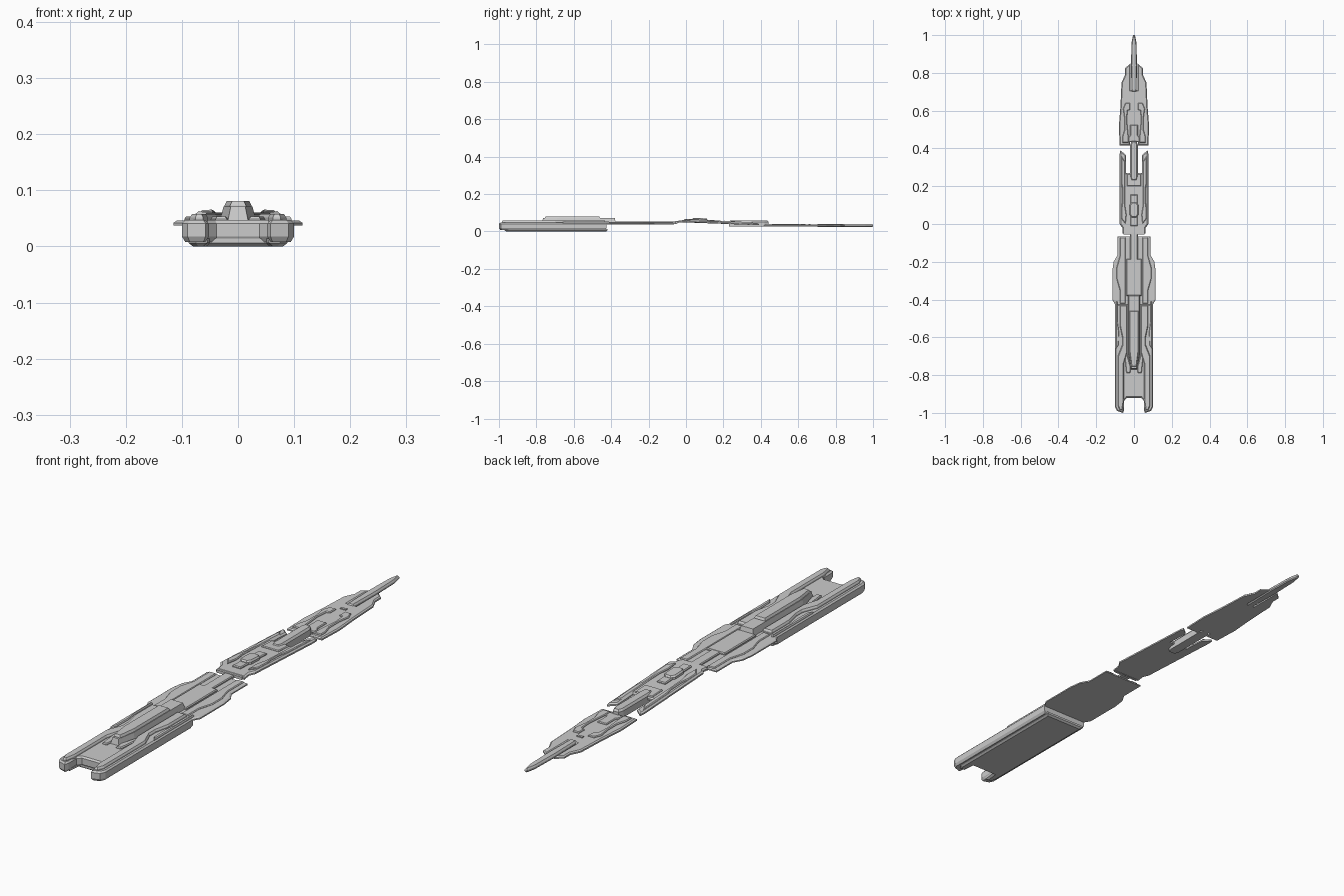
import bpy, bmesh

def mirrored(half):
    """Full outline from its +x half, listed from back to front."""
    return half + [(-x, y) for x, y in reversed(half) if x > 0]

def prism(name, outlines, z0, z1, top=0.0, rise=0.0, bottom=0.0, drop=0.0, bend=None):
    """Extrude outlines from z0 to z1, with optional sloped rims above and below."""
    bm = bmesh.new()
    for pts in outlines:
        low = bm.faces.new([bm.verts.new((x, y, z0 + drop)) for x, y in pts])
        up = bmesh.ops.extrude_face_region(bm, geom=[low], use_keep_orig=True)["geom"]
        for v in up:
            if isinstance(v, bmesh.types.BMVert):
                v.co.z = z1 - rise
        cap = [f for f in up if isinstance(f, bmesh.types.BMFace)][0]
        bmesh.ops.recalc_face_normals(bm, faces=bm.faces[:])
        for face, t, d in ((cap, top, rise), (low, bottom, drop)):
            if t:
                bmesh.ops.inset_region(bm, faces=[face], thickness=t, use_even_offset=True)
                for v in face.verts:
                    v.co.z = z1 if face is cap else z0
    bmesh.ops.recalc_face_normals(bm, faces=bm.faces[:])
    if bend:
        for v in bm.verts:
            v.co.z += bend(v.co.y)
    mesh = bpy.data.meshes.new(name)
    bm.to_mesh(mesh)
    bm.free()
    ob = bpy.data.objects.new(name, mesh)
    bpy.context.collection.objects.link(ob)
    return ob

def centre(name, half, *a, **k):
    return prism(name, [mirrored(half)], *a, **k)

def pair(name, pts, *a, **k):
    return prism(name, [pts, [(-x, y) for x, y in pts]], *a, **k)

def box(w, y1, y0):
    return [(w, y1), (w, y0)]

# Rear block with forked end
centre("rear_block", [(0.1, -0.425), (0.1, -0.97), (0.09, -0.99), (0.058, -1.0),
                      (0.052, -0.985), (0.052, -0.935), (0.038, -0.92)],
       0.008, 0.047, top=0.006, rise=0.006, bottom=0.006, drop=0.01)
centre("rear_underside", [(0.088, -0.42), (0.088, -0.95), (0.075, -0.97), (0.055, -0.97),
                          (0.05, -0.92)], 0.0, 0.014, bottom=0.008, drop=0.006)
pair("rear_rail", [(0.075, -0.43), (0.075, -0.54), (0.062, -0.6), (0.062, -0.64),
                   (0.086, -0.7), (0.086, -0.96), (0.076, -0.985), (0.062, -0.985),
                   (0.054, -0.94), (0.054, -0.74), (0.036, -0.68), (0.036, -0.43)],
     0.042, 0.058, top=0.004, rise=0.006)
pair("rear_outer_strip", [(0.095, -0.41), (0.095, -0.66), (0.082, -0.64), (0.08, -0.57),
                          (0.087, -0.52), (0.087, -0.41)], 0.042, 0.053, top=0.002, rise=0.003)

# Central ridge, with a sloped foot
centre("ridge", [(0.032, -0.375), (0.032, -0.69), (0.018, -0.77)],
       0.038, 0.071, top=0.006, rise=0.025)
centre("ridge_cap", [(0.024, -0.46), (0.024, -0.68), (0.014, -0.755)],
       0.068, 0.081, top=0.004, rise=0.008)
pair("ridge_foot", [(0.018, -0.755), (0.036, -0.69), (0.05, -0.7), (0.04, -0.79), (0.02, -0.79)],
     0.042, 0.053, top=0.003, rise=0.004)

# Winged middle plate
centre("middle_plate", [(0.02, -0.065), (0.088, -0.065), (0.088, -0.165), (0.108, -0.2),
                        (0.115, -0.25), (0.115, -0.4), (0.098, -0.43)],
       0.037, 0.046, top=0.006, rise=0.004)
pair("middle_side_panel", [(0.075, -0.07), (0.075, -0.17), (0.092, -0.23), (0.092, -0.29),
                           (0.075, -0.35), (0.075, -0.42), (0.044, -0.42), (0.044, -0.07)],
     0.043, 0.05, top=0.003, rise=0.003)
centre("middle_spine", box(0.04, -0.185, -0.38), 0.043, 0.054, top=0.003, rise=0.004)
centre("middle_tongue", box(0.02, -0.05, -0.19), 0.041, 0.053, top=0.003, rise=0.003)

# Arched third plate: rises from the hinge then slopes down
def arch(y):
    return 0.018 * (min(0.0, y) * 8 if y < 0 else 0) / 1.0 - 0.047 * max(y, 0)

centre("hinge", box(0.055, -0.045, -0.055), 0.044, 0.055)
centre("link_plate", [(0.042, 0.27), (0.042, 0.365), (0.072, 0.39), (0.076, 0.37),
                      (0.076, 0.0), (0.062, -0.02), (0.062, -0.05)],
       0.052, 0.063, top=0.006, rise=0.005, bend=arch)
pair("link_side_rail", [(0.067, 0.36), (0.067, 0.22), (0.06, 0.18), (0.06, 0.12), (0.067, 0.08),
                        (0.067, 0.03), (0.045, 0.0), (0.04, 0.05), (0.048, 0.1), (0.048, 0.33)],
     0.06, 0.066, top=0.003, rise=0.003, bend=arch)
centre("link_panel", box(0.038, 0.265, 0.2), 0.06, 0.067, top=0.003, rise=0.003, bend=arch)
centre("link_boss_base", box(0.018, 0.155, -0.01), 0.06, 0.068, top=0.003, rise=0.003, bend=arch)
centre("link_boss", [(0.012, 0.115), (0.024, 0.1), (0.024, 0.05), (0.012, 0.035)],
       0.06, 0.075, top=0.005, rise=0.006, bend=arch)

# Connector bar between the link plate and the tip
centre("connector", [(0.012, 0.44), (0.02, 0.42), (0.02, 0.25), (0.014, 0.23)],
       0.026, 0.06, top=0.006, rise=0.008)

# Tip plate with a slot for the spike
centre("tip_plate", [(0.019, 0.71), (0.019, 0.85), (0.03, 0.84), (0.047, 0.825), (0.047, 0.79),
                     (0.066, 0.75), (0.072, 0.62), (0.08, 0.52), (0.076, 0.415), (0.022, 0.415),
                     (0.022, 0.44)],
       0.026, 0.036, top=0.005, rise=0.004)
pair("tip_side_panel", [(0.062, 0.43), (0.062, 0.46), (0.05, 0.5), (0.05, 0.56), (0.058, 0.61),
                        (0.046, 0.64), (0.02, 0.64), (0.02, 0.605), (0.034, 0.6), (0.038, 0.55),
                        (0.03, 0.47), (0.03, 0.43)], 0.034, 0.041, top=0.003, rise=0.003)
centre("tip_socket", [(0.02, 0.525), (0.02, 0.47), (0.03, 0.455), (0.03, 0.435)],
       0.034, 0.041, top=0.003, rise=0.003)
centre("tip_stud", box(0.012, 0.665, 0.655), 0.034, 0.04)
centre("spike", [(0.005, 1.0), (0.013, 0.96), (0.016, 0.84), (0.013, 0.7)],
       0.025, 0.041, top=0.004, rise=0.006, bottom=0.003, drop=0.004)
